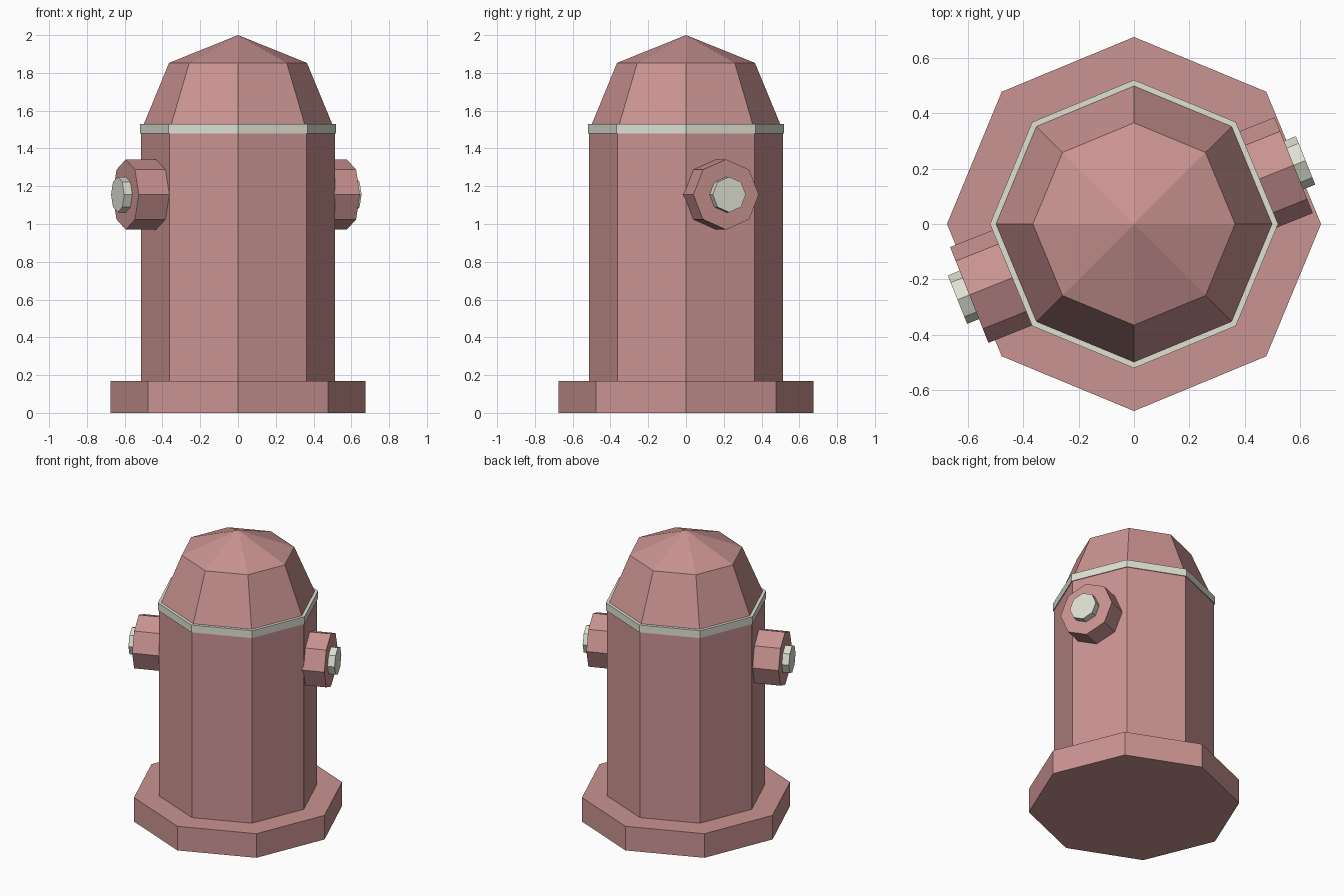
import bpy
from math import cos, sin, radians
from mathutils import Matrix, Vector

cube = bpy.data.objects.get("Cube")
if cube:
    bpy.data.objects.remove(cube, do_unlink=True)


def make_material(name, rgb):
    mat = bpy.data.materials.new(name)
    mat.use_nodes = True
    mat.diffuse_color = (*rgb, 1)
    mat.node_tree.nodes["Principled BSDF"].inputs["Base Color"].default_value = (*rgb, 1)
    return mat


pink = make_material("dusty pink", (0.59, 0.295, 0.286))
cream = make_material("pale cream", (0.74, 0.75, 0.65))


def octagon_solid(name, profile, mat, matrix=Matrix()):
    """Eight-sided lathe of (radius, height) points; radius 0 makes an apex."""
    verts, rings, faces = [], [], []
    for r, h in profile:
        count = 8 if r > 0 else 1
        rings.append([len(verts) + i for i in range(count)])
        verts += [matrix @ Vector((r * cos(radians(45 * i)), r * sin(radians(45 * i)), h))
                  for i in range(count)]
    for low, high in zip(rings, rings[1:]):
        for i in range(8):
            j = (i + 1) % 8
            if len(high) == 1:
                faces.append((low[i], low[j], high[0]))
            else:
                faces.append((low[i], low[j], high[j], high[i]))
    faces.append(rings[0][::-1])
    if len(rings[-1]) == 8:
        faces.append(rings[-1])
    mesh = bpy.data.meshes.new(name)
    mesh.from_pydata(verts, [], faces)
    mesh.materials.append(mat)
    obj = bpy.data.objects.new(name, mesh)
    bpy.context.collection.objects.link(obj)
    return obj


# Upright parts
octagon_solid("base_plate", [(0.675, 0), (0.675, 0.17)], pink)
octagon_solid("barrel", [(0.514, 0.16), (0.514, 1.5)], pink)
octagon_solid("collar_band", [(0.52, 1.478), (0.52, 1.53)], cream)
octagon_solid("domed_bonnet", [(0.498, 1.525), (0.498, 1.531), (0.365, 1.853), (0, 2.0)], pink)

# Side outlets share one slightly offset horizontal axis
axis_angle = radians(21.8)
axis_origin = Vector((0.017 * sin(axis_angle), -0.017 * cos(axis_angle), 1.156))
for side, turn, reach in (("left", 0, 0.614), ("right", radians(180), 0.647)):
    matrix = (Matrix.Translation(axis_origin)
              @ Matrix.Rotation(axis_angle + turn, 4, "Z")
              @ Matrix.Rotation(radians(90), 4, "Y"))
    octagon_solid(side + "_outlet", [(0.186, 0.4), (0.186, reach)], pink, matrix)
    octagon_solid(side + "_outlet_nut", [(0.094, reach - 0.03), (0.094, reach + 0.046)], cream, matrix)
